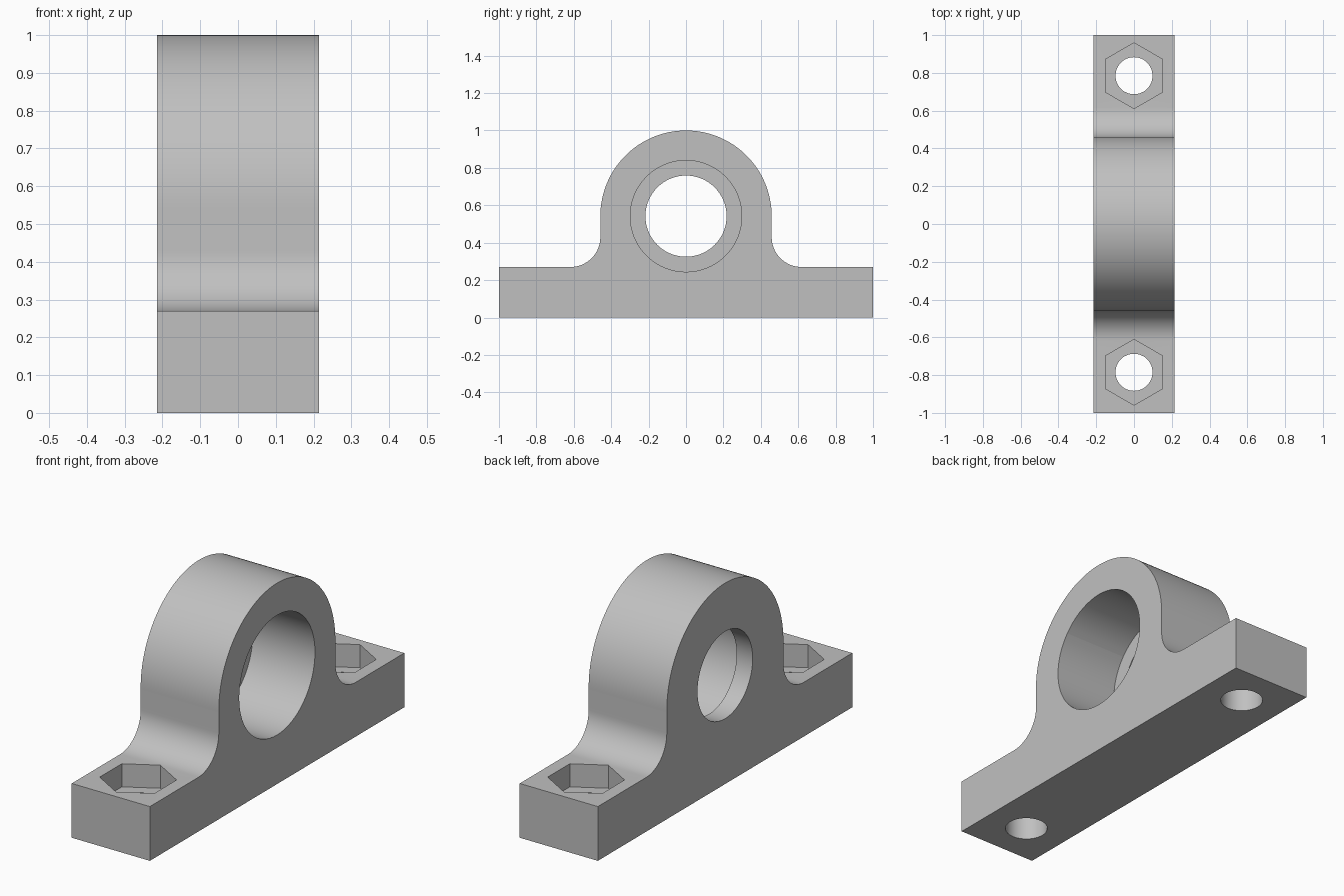
import bpy
import bmesh
from math import sin, cos, pi

cube = bpy.data.objects.get("Cube")
if cube:
    bpy.data.objects.remove(cube, do_unlink=True)

HALF_W = 0.215            # half thickness along x
BASE_Z = 0.27             # top of the feet
AXIS_Z, RING_R = 0.542, 0.458
FILLET = 0.16
BOLT_Y = 0.785

grey = bpy.data.materials.new("grey")
grey.use_nodes = True
colour = (0.53, 0.53, 0.53, 1)
grey.diffuse_color = colour
grey.node_tree.nodes["Principled BSDF"].inputs["Base Color"].default_value = colour


def arc(cy, cz, r, start, end, steps):
    angles = [start + (end - start) * i / steps for i in range(steps + 1)]
    return [(cy + r * cos(a), cz + r * sin(a)) for a in angles]


# Side profile: feet, fillets and rounded ring
right_fillet = arc(RING_R + FILLET, BASE_Z + FILLET, FILLET, 1.5 * pi, pi, 16)
left_fillet = [(-y, z) for y, z in reversed(right_fillet)]
profile = ([(-1, 0), (1, 0), (1, BASE_Z)] + right_fillet
           + arc(0, AXIS_Z, RING_R, 0, pi, 64) + left_fillet + [(-1, BASE_Z)])

bm = bmesh.new()
face = bm.faces.new([bm.verts.new((-HALF_W, y, z)) for y, z in profile])
side = bmesh.ops.extrude_face_region(bm, geom=[face])
bmesh.ops.translate(bm, vec=(2 * HALF_W, 0, 0),
                    verts=[v for v in side["geom"] if isinstance(v, bmesh.types.BMVert)])
bmesh.ops.recalc_face_normals(bm, faces=bm.faces)
mesh = bpy.data.meshes.new("bearing_block")
bm.to_mesh(mesh)
bm.free()
block = bpy.data.objects.new("bearing_block", mesh)
bpy.context.collection.objects.link(block)
mesh.materials.append(grey)


def drill(name, sides, radius, depth, location, rotation=(0, 0, 0)):
    """Cut a round or hexagonal hole centred on location."""
    bpy.ops.mesh.primitive_cylinder_add(vertices=sides, radius=radius, depth=depth,
                                        location=location, rotation=rotation)
    cutter = bpy.context.object
    cutter.name = name
    cutter.hide_render = True
    cutter.data.materials.append(grey)
    mod = block.modifiers.new(name, 'BOOLEAN')
    mod.operation = 'DIFFERENCE'
    mod.solver = 'EXACT'
    mod.object = cutter
    bpy.context.view_layer.objects.active = block
    bpy.ops.object.modifier_apply(modifier=name)
    bpy.data.objects.remove(cutter, do_unlink=True)


# Shaft bore and the wider bearing seat opening on +x
across = (0, pi / 2, 0)
drill("shaft_bore", 64, 0.217, 1, (0, 0, AXIS_Z), across)
SEAT_FLOOR = -0.127
drill("bearing_seat", 64, 0.298, 1, (SEAT_FLOOR + 0.5, 0, AXIS_Z), across)

# Bolt holes with hexagonal nut recesses
for y in (-BOLT_Y, BOLT_Y):
    drill("bolt_hole", 48, 0.098, 0.8, (0, y, 0.1))
    drill("nut_recess", 6, 0.174, 0.23, (0, y, BASE_Z))

# Smooth curved walls, crisp edges
bpy.ops.object.select_all(action='DESELECT')
block.select_set(True)
bpy.context.view_layer.objects.active = block
bpy.ops.object.shade_smooth_by_angle(angle=pi / 6)
